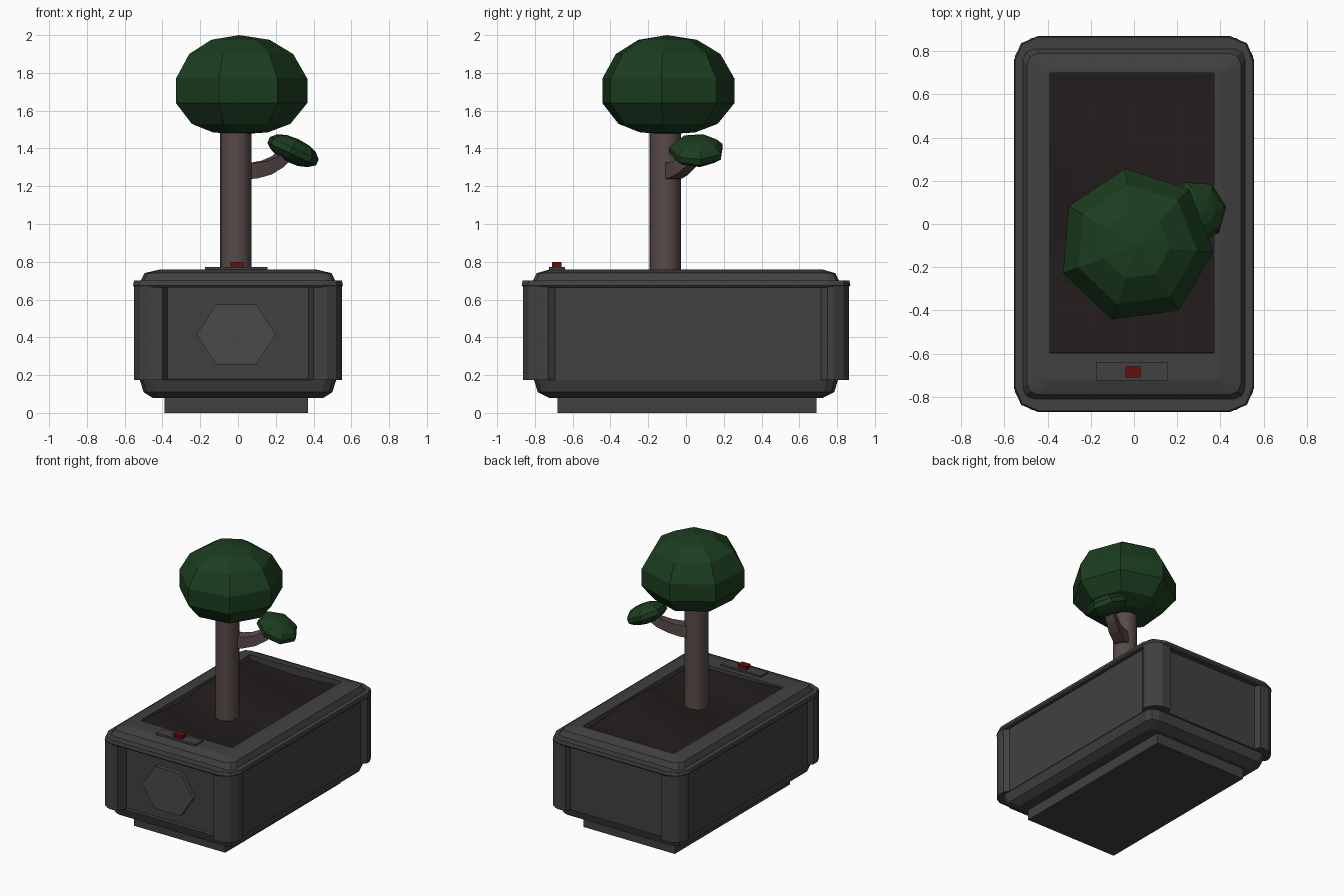
import bpy, bmesh, math
from mathutils import Vector

if "Cube" in bpy.data.objects:
    bpy.data.objects.remove(bpy.data.objects["Cube"])

STONE = (0.052, 0.052, 0.052)
PLATE = (0.068, 0.068, 0.068)
BARK = (0.098, 0.068, 0.067)
LEAF = (0.011, 0.047, 0.014)
SOIL = (0.017, 0.012, 0.012)
RED = (0.14, 0.004, 0.004)


def make(name, bm, color=STONE):
    bmesh.ops.recalc_face_normals(bm, faces=bm.faces)
    me = bpy.data.meshes.new(name)
    bm.to_mesh(me)
    bm.free()
    ob = bpy.data.objects.new(name, me)
    bpy.context.collection.objects.link(ob)
    mat = bpy.data.materials.new(name + "_material")
    mat.diffuse_color = (*color, 1)
    mat.use_nodes = True
    mat.node_tree.nodes["Principled BSDF"].inputs["Base Color"].default_value = mat.diffuse_color
    me.materials.append(mat)
    return ob


def loft(bm, rings):
    """Bridge equal-length rings of points and cap both ends."""
    vs = [[bm.verts.new(p) for p in r] for r in rings]
    n = len(vs[0])
    for a, b in zip(vs, vs[1:]):
        for i in range(n):
            j = (i + 1) % n
            bm.faces.new((a[i], a[j], b[j], b[i]))
    bm.faces.new(vs[0][::-1])
    bm.faces.new(vs[-1])


def rounded(hx, hy, c, z, cx=0, cy=0):
    """Rectangle with three-point rounded corners."""
    corner = [(0, c), (0.3 * c, 0.3 * c), (c, 0)]
    pts = []
    for sx, sy, flip in ((1, 1, 1), (-1, 1, -1), (-1, -1, 1), (1, -1, -1)):
        for dx, dy in corner[::flip]:
            pts.append((cx + sx * (hx - dx), cy + sy * (hy - dy), z))
    return pts


def box(name, x0, x1, y0, y1, z0, z1, color=STONE):
    bm = bmesh.new()
    loft(bm, [[(x0, y0, z), (x1, y0, z), (x1, y1, z), (x0, y1, z)] for z in (z0, z1)])
    return make(name, bm, color)


def blob(name, profile, phase, centre, color, tilt=0, sides=7):
    """Faceted leaf cluster turned from a radius/height profile."""
    bm = bmesh.new()
    loft(bm, [[(r * math.cos(phase + math.tau * i / sides),
                r * math.sin(phase + math.tau * i / sides), z) for i in range(sides)]
              for r, z in profile])
    bmesh.ops.remove_doubles(bm, verts=bm.verts, dist=0.004)
    ob = make(name, bm, color)
    ob.location = centre
    ob.rotation_euler.y = tilt
    return ob


# planter shell: chamfered tub, projecting rim, stepped top and soil opening
bm = bmesh.new()
loft(bm, [
    rounded(0.45, 0.72, 0.05, 0.078),
    rounded(0.50, 0.785, 0.06, 0.11),
    rounded(0.52, 0.805, 0.06, 0.175),
    rounded(0.51, 0.79, 0.06, 0.18),
    rounded(0.51, 0.79, 0.06, 0.665),
    rounded(0.548, 0.862, 0.10, 0.665),
    rounded(0.556, 0.87, 0.11, 0.675),
    rounded(0.55, 0.865, 0.11, 0.70),
    rounded(0.515, 0.81, 0.05, 0.70),
    rounded(0.495, 0.79, 0.05, 0.74),
    rounded(0.41, 0.72, 0.03, 0.76),
    rounded(0.38, 0.65, 0.006, 0.76, -0.01, 0.05),
    rounded(0.38, 0.65, 0.006, 0.64, -0.01, 0.05),
])
make("planter_shell", bm)

# foot, shallow side panels and back panel
box("foot", -0.39, 0.37, -0.68, 0.69, 0, 0.09)
for s, side in ((-1, "left"), (1, "right")):
    x = sorted((s * 0.48, s * 0.525))
    box(side + "_panel", *x, -0.74, 0.77, 0.175, 0.67)
box("back_panel", -0.43, 0.43, 0.75, 0.82, 0.175, 0.67)

# corner posts
for sy, end in ((-1, "front"), (1, "back")):
    e = 0.73 if sy < 0 else 0.75
    prof = [(0.37, 0.78), (0.40, 0.862), (0.47, 0.862), (0.52, 0.835), (0.55, 0.78),
            (0.55, e), (0.515, e - 0.05), (0.46, 0.67)]
    for sx, side in ((-1, "left"), (1, "right")):
        bm = bmesh.new()
        loft(bm, [[(sx * x, sy * y, z) for x, y in prof] for z in (0.175, 0.67)])
        make(f"{end}_{side}_post", bm)

# hexagonal plate on the front
bm = bmesh.new()
hexa = [(-0.22, 0.415), (-0.115, 0.255), (0.095, 0.255),
        (0.20, 0.415), (0.095, 0.575), (-0.115, 0.575)]
loft(bm, [[(x, y, z) for x, z in hexa] for y in (-0.77, -0.82)])
make("front_hexagon", bm, PLATE)

# button and its mount
box("button_mount", -0.175, 0.155, -0.725, -0.64, 0.74, 0.773)
box("button", -0.04, 0.03, -0.71, -0.66, 0.76, 0.80, RED)

# uneven soil
bm = bmesh.new()
bmesh.ops.create_grid(bm, x_segments=8, y_segments=12, size=1)
for v in bm.verts:
    x, y = v.co.x * 0.378 - 0.01, v.co.y * 0.648 + 0.05
    v.co = Vector((x, y, 0.73 + 0.015 * math.sin(7 * y + 2 * x) - 0.01 * math.cos(6 * x)))
make("soil", bm, SOIL)

# trunk
bm = bmesh.new()
loft(bm, [[(-0.012 + 0.083 * math.cos(math.tau * i / 16),
            -0.11 + 0.083 * math.sin(math.tau * i / 16), z) for i in range(16)]
          for z in (0.68, 1.55)])
trunk = make("trunk", bm, BARK)

# curved, square-sectioned branch tapering outward
bm = bmesh.new()
path = [(0.0, -0.09, 1.282), (0.08, -0.06, 1.282), (0.15, -0.025, 1.298),
        (0.21, 0.015, 1.33), (0.27, 0.05, 1.385)]
rings = []
for k, p in enumerate(path):
    p = Vector(p)
    t = (Vector(path[min(k + 1, 4)]) - Vector(path[max(k - 1, 0)])).normalized()
    u = t.cross(Vector((0, 0, 1))).normalized()
    w = u.cross(t)
    r = 0.065 - 0.006 * k
    rings.append([p + r * (u * math.cos(a) + w * math.sin(a))
                  for a in [math.pi / 4 + math.tau * i / 4 for i in range(4)]])
loft(bm, rings)
make("branch", bm, BARK)

# leaf clusters
blob("crown", [(0.001, 2.0), (0.16, 1.975), (0.285, 1.90), (0.36, 1.77), (0.36, 1.64),
               (0.27, 1.53), (0.15, 1.485), (0.001, 1.475)],
     math.radians(98), (0.008, -0.1, 0), LEAF)
blob("small_leaf_cluster", [(0.001, 0.068), (0.065, 0.062), (0.115, 0.045), (0.146, 0.015),
                            (0.146, -0.018), (0.11, -0.045), (0.06, -0.062), (0.001, -0.066)],
     math.radians(112), (0.29, 0.057, 1.388), LEAF, math.radians(25))

# smooth the round trunk only
trunk.select_set(True)
bpy.context.view_layer.objects.active = trunk
bpy.ops.object.shade_smooth_by_angle(angle=math.radians(50))
